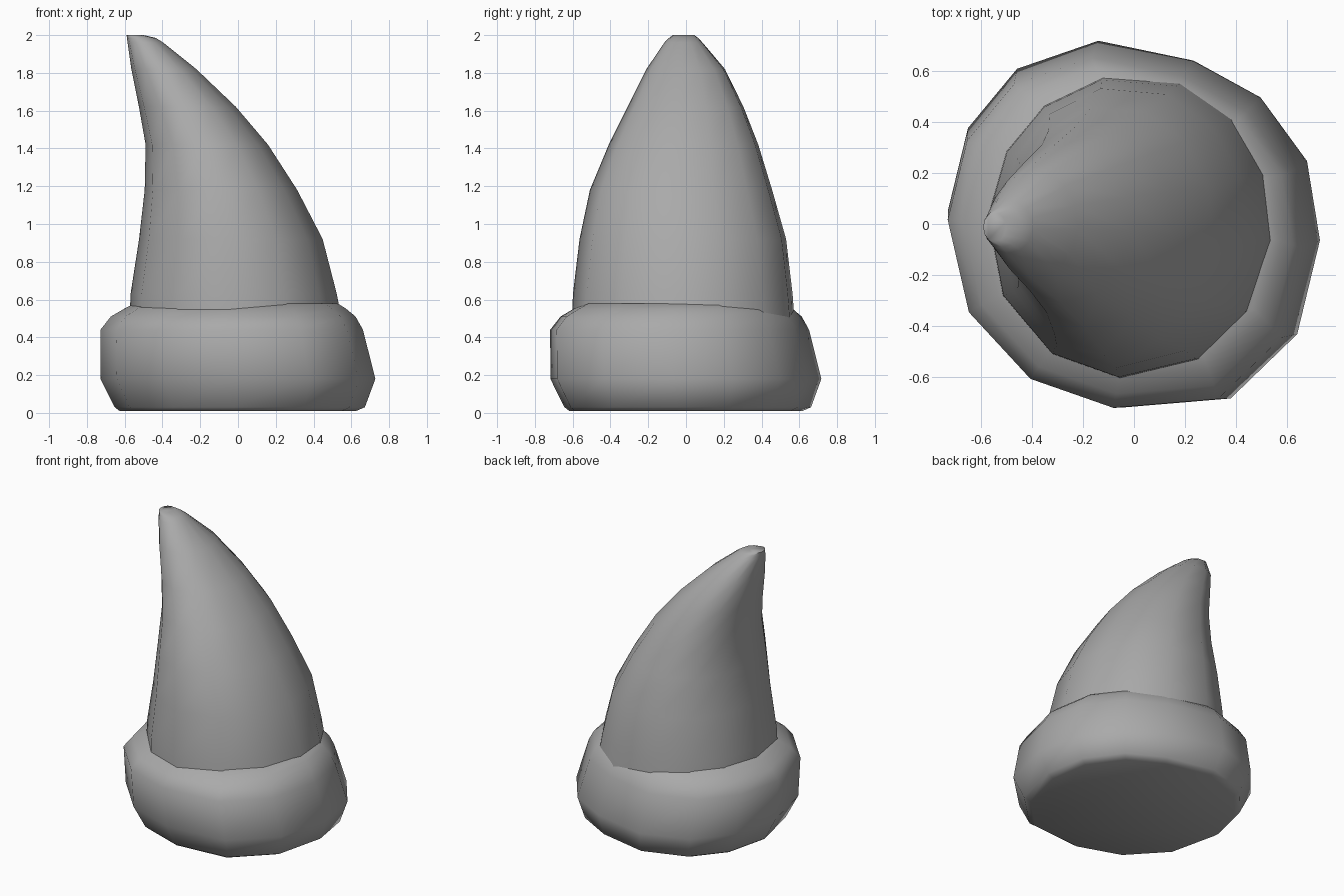
import bpy, bmesh
from math import cos, sin, radians

if "Cube" in bpy.data.objects:
    bpy.data.objects.remove(bpy.data.objects["Cube"], do_unlink=True)

gray = bpy.data.materials.new("gray")
gray.use_nodes = True
COLOR = (0.4, 0.4, 0.4, 1)
gray.diffuse_color = COLOR
gray.node_tree.nodes["Principled BSDF"].inputs["Base Color"].default_value = COLOR

# Uneven thirteen-sided outline shared by both parts
ANGLES = [-5, 20, 45, 70, 101, 127, 150, 176, 207, 237, 266, 299, 326]
BRIM_RADII = [.73, .72, .70, .68, .73, .76, .75, .73, .72, .715, .72, .78, .77]


def loft(name, rings, sharp):
    """Skin a stack of rings, cap both ends and shade smooth."""
    bm = bmesh.new()
    loops = [[bm.verts.new(p) for p in ring] for ring in rings]
    n = len(ANGLES)
    for low, high in zip(loops, loops[1:]):
        for i in range(n):
            j = (i + 1) % n
            bm.faces.new((low[i], low[j], high[j], high[i]))
    bm.faces.new(loops[0][::-1])
    bm.faces.new(loops[-1])
    mesh = bpy.data.meshes.new(name)
    bm.to_mesh(mesh)
    bm.free()
    obj = bpy.data.objects.new(name, mesh)
    bpy.context.collection.objects.link(obj)
    mesh.materials.append(gray)
    bpy.ops.object.select_all(action='DESELECT')
    obj.select_set(True)
    bpy.context.view_layer.objects.active = obj
    bpy.ops.object.shade_smooth_by_angle(angle=radians(sharp))


def brim_ring(z, scale, shift):
    return [(r * scale * cos(radians(a)) + shift, r * scale * sin(radians(a)) + shift, z)
            for a, r in zip(ANGLES, BRIM_RADII)]


def horn_ring(z, x0, x1, y0, y1):
    cx, cy = (x0 + x1) / 2, (y0 + y1) / 2
    return [(cx + (x1 - x0) / 2 * cos(radians(a)), cy + (y1 - y0) / 2 * sin(radians(a)), z)
            for a in ANGLES]


# Rolled brim: height, scale, sideways shift
brim = [(.01, .86, 0), (.03, .91, .01), (.18, 1, 0), (.44, .955, -.033),
        (.51, .89, -.025), (.55, .81, -.015), (.58, .74, -.01)]
loft("brim", [brim_ring(*row) for row in brim], 50)

# Leaning horn: height, x range, y range
horn = [(.5, -.575, .55, -.605, .585), (.63, -.57, .525, -.6, .575),
        (.92, -.525, .45, -.565, .54), (1.18, -.495, .315, -.51, .465),
        (1.42, -.49, .16, -.41, .39), (1.62, -.525, -.01, -.31, .31),
        (1.82, -.565, -.22, -.21, .21), (1.96, -.585, -.395, -.115, .09),
        (1.985, -.588, -.435, -.09, .065), (2, -.59, -.5, -.07, .045)]
loft("horn", [horn_ring(*row) for row in horn], 75)
